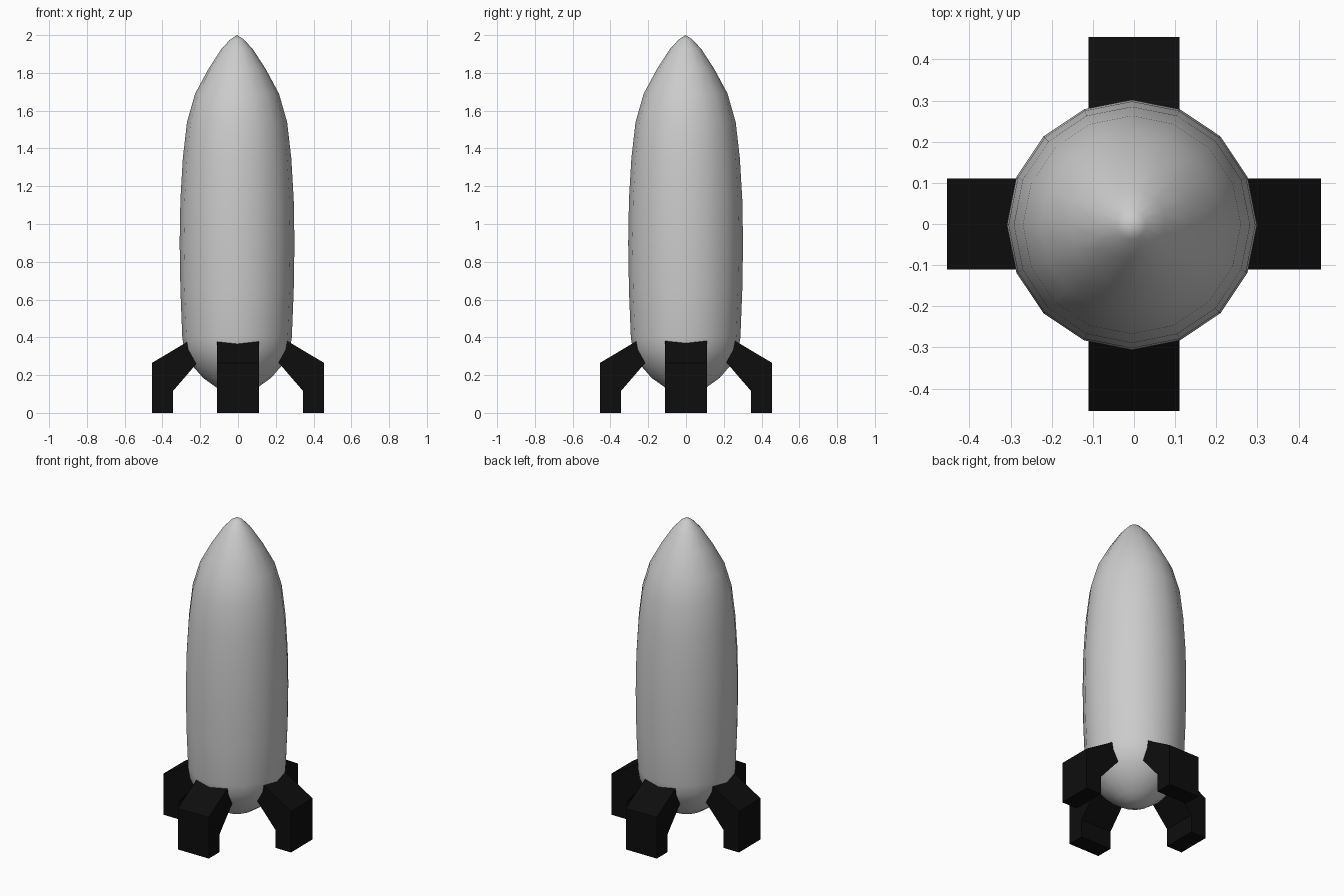
import bpy
import bmesh
import math
from mathutils import Matrix, Vector

cube = bpy.data.objects.get("Cube")
if cube:
    bpy.data.objects.remove(cube, do_unlink=True)


def make_material(name, color):
    mat = bpy.data.materials.new(name)
    mat.use_nodes = True
    mat.diffuse_color = color
    mat.node_tree.nodes["Principled BSDF"].inputs["Base Color"].default_value = color
    return mat


def make_object(name, bm, mat):
    bmesh.ops.recalc_face_normals(bm, faces=bm.faces)
    mesh = bpy.data.meshes.new(name)
    bm.to_mesh(mesh)
    bm.free()
    mesh.materials.append(mat)
    obj = bpy.data.objects.new(name, mesh)
    bpy.context.collection.objects.link(obj)
    return obj


grey = make_material("light grey", (0.6, 0.6, 0.6, 1))
black = make_material("black", (0.004, 0.004, 0.004, 1))

# Hull: 16-sided lathe of (radius, height) with pointed nose and round tail
PROFILE = [(0, 0.1), (0.06, 0.112), (0.11, 0.135), (0.18, 0.185), (0.245, 0.26),
           (0.28, 0.335), (0.29, 0.4), (0.3, 0.65), (0.304, 0.9), (0.3, 1.13),
           (0.287, 1.35), (0.265, 1.54), (0.222, 1.69), (0.152, 1.82),
           (0.084, 1.925), (0.035, 1.978), (0, 2.0)]
SIDES = 16
bm = bmesh.new()
verts = [bm.verts.new((r, 0, z)) for r, z in PROFILE]
edges = [bm.edges.new(pair) for pair in zip(verts, verts[1:])]
bmesh.ops.spin(bm, geom=verts + edges, cent=(0, 0, 0), axis=(0, 0, 1),
               angle=math.tau, steps=SIDES, use_duplicate=False)
bmesh.ops.remove_doubles(bm, verts=bm.verts, dist=0.0005)
for face in bm.faces:
    face.smooth = True
hull = make_object("hull", bm, grey)
hull.location = (-0.005, -0.002, 0)

# Legs: bent profile extruded sideways, one on each side of the hull
LEG = [(0.345, 0), (0.455, 0), (0.455, 0.265), (0.2, 0.417), (0.2, 0.283), (0.345, 0.115)]
HALF_WIDTH = 0.11
for i, side in enumerate(("left", "back", "right", "front")):
    bm = bmesh.new()
    face = bm.faces.new([bm.verts.new((x, -HALF_WIDTH, z)) for x, z in LEG])
    extruded = bmesh.ops.extrude_face_region(bm, geom=[face])["geom"]
    bmesh.ops.translate(bm, vec=Vector((0, 2 * HALF_WIDTH, 0)),
                        verts=[g for g in extruded if isinstance(g, bmesh.types.BMVert)])
    bm.transform(Matrix.Rotation(i * math.pi / 2, 4, "Z"))
    make_object(side + "_leg", bm, black)
